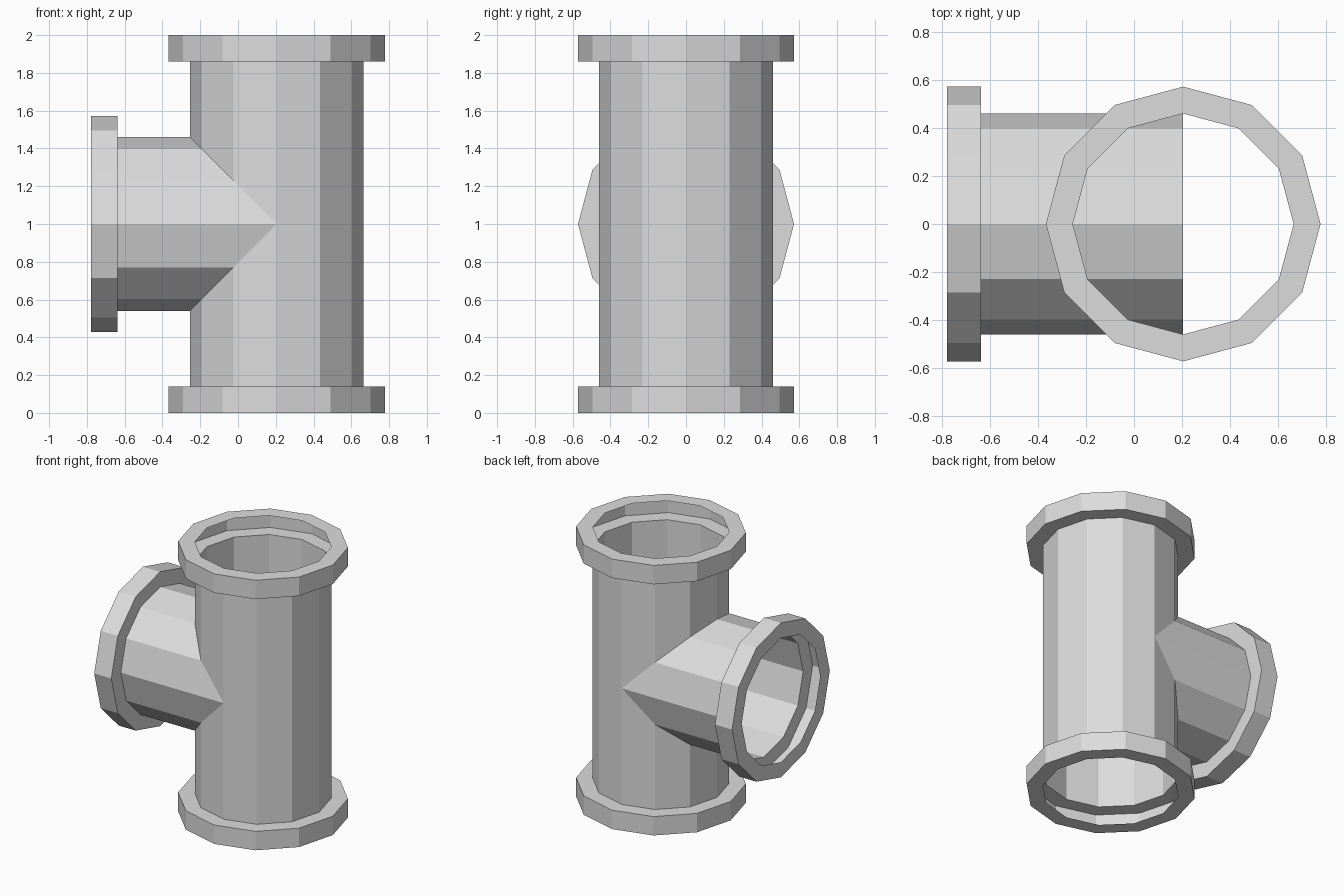
import bpy, bmesh, math

cube = bpy.data.objects.get("Cube")
if cube:
    bpy.data.objects.remove(cube, do_unlink=True)

SIDES = 12
PIPE_R, RIM_R, RIM_H = 0.46, 0.572, 0.14
AXIS_X, HEIGHT, REACH = 0.205, 2.0, 0.983

grey = bpy.data.materials.new("pipe grey")
grey.use_nodes = True
grey.diffuse_color = (0.72, 0.72, 0.72, 1)
grey.node_tree.nodes["Principled BSDF"].inputs["Base Color"].default_value = grey.diffuse_color


def lathe(name, profile, location, rotation=(0, 0, 0)):
    """Spin a (radius, height) profile into an open flat-sided shell."""
    bm = bmesh.new()
    rings = []
    for r, h in profile:
        rings.append([bm.verts.new((r * math.cos(a), r * math.sin(a), h))
                      for a in (math.tau * i / SIDES for i in range(SIDES))])
    for low, high in zip(rings, rings[1:]):
        for i in range(SIDES):
            j = (i + 1) % SIDES
            bm.faces.new((low[i], low[j], high[j], high[i]))
    mesh = bpy.data.meshes.new(name)
    bm.to_mesh(mesh)
    bm.free()
    mesh.materials.append(grey)
    obj = bpy.data.objects.new(name, mesh)
    obj.location, obj.rotation_euler = location, rotation
    bpy.context.collection.objects.link(obj)
    return obj


def rim(start):
    """Hollow collar profile, open towards the bore."""
    end = start + RIM_H
    return [(PIPE_R, start), (RIM_R, start), (RIM_R, end), (PIPE_R, end)]


# Upright pipe with a collar at each end
lathe("main_pipe", rim(0) + rim(HEIGHT - RIM_H), (AXIS_X, 0, 0))

# Side pipe from the main axis out to its own collar
lathe("side_branch", [(PIPE_R, 0)] + rim(REACH - RIM_H),
      (AXIS_X, 0, HEIGHT / 2), (0, -math.pi / 2, 0))
